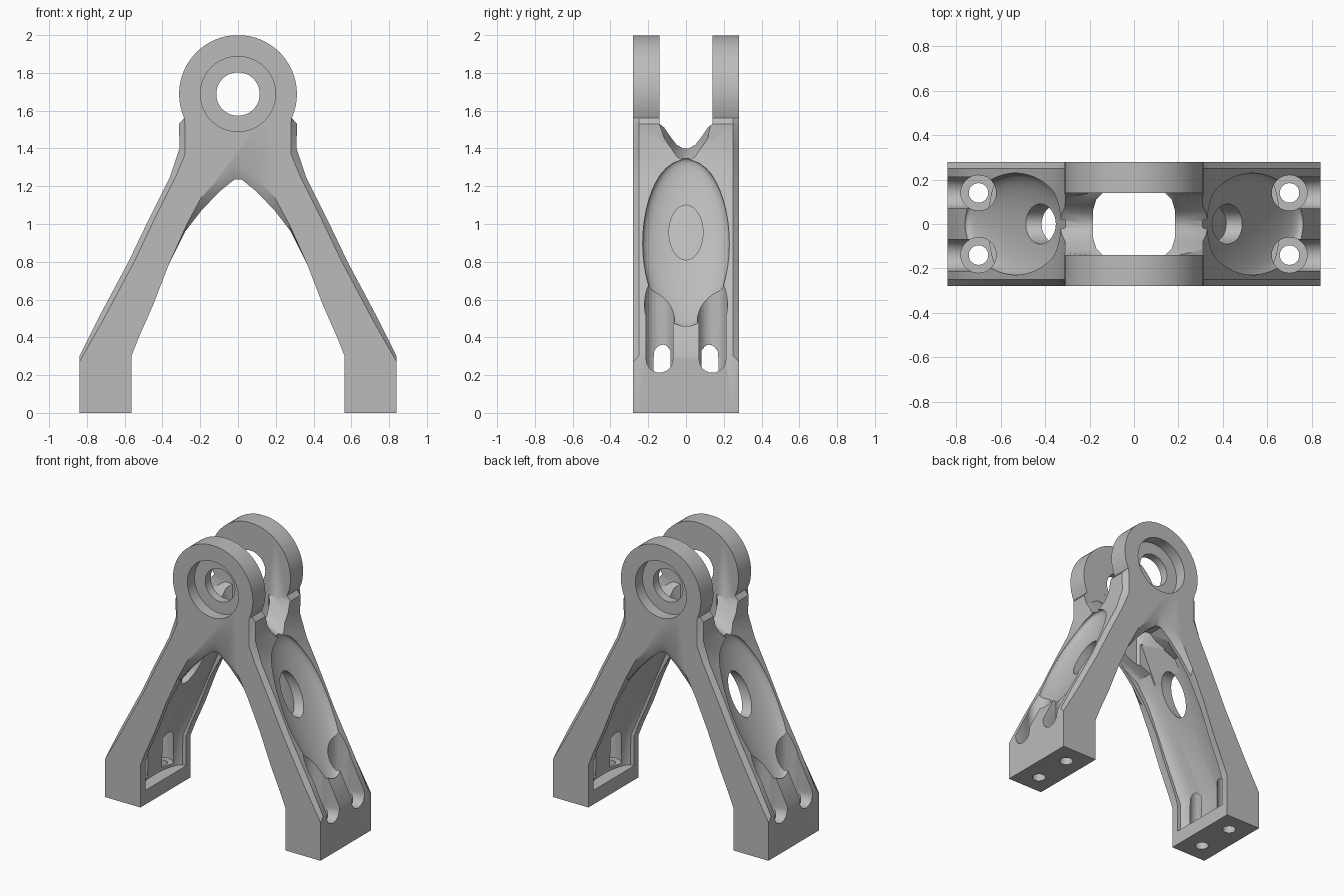
import bpy, bmesh
from math import sin, cos, radians, sqrt
from mathutils import Matrix

if "Cube" in bpy.data.objects:
    bpy.data.objects.remove(bpy.data.objects["Cube"], do_unlink=True)

metal = bpy.data.materials.new("plain grey metal")
metal.use_nodes = True
GREY = (0.5, 0.5, 0.5, 1)
metal.diffuse_color = GREY
metal.node_tree.nodes["Principled BSDF"].inputs["Base Color"].default_value = GREY


def to_object(name, bm):
    bmesh.ops.recalc_face_normals(bm, faces=bm.faces)
    mesh = bpy.data.meshes.new(name)
    bm.to_mesh(mesh)
    bm.free()
    mesh.materials.append(metal)
    ob = bpy.data.objects.new(name, mesh)
    bpy.context.scene.collection.objects.link(ob)
    return ob


def loft(name, rings):
    """Skin a row of equal-length loops and cap both ends."""
    bm = bmesh.new()
    loops = [[bm.verts.new(p) for p in ring] for ring in rings]
    n = len(loops[0])
    for a, b in zip(loops, loops[1:]):
        for i in range(n):
            bm.faces.new((a[i], a[(i + 1) % n], b[(i + 1) % n], b[i]))
    bm.faces.new(loops[0])
    bm.faces.new(loops[-1][::-1])
    return to_object(name, bm)


def prism(name, outline, axis, lo, hi):
    def place(p, t):
        q = list(p)
        q.insert(axis, t)
        return q
    return loft(name, [[place(p, t) for p in outline] for t in (lo, hi)])


def cylinder(name, centre, scale, turn=0, axis="Y", segments=40):
    bm = bmesh.new()
    bmesh.ops.create_cone(bm, cap_ends=True, segments=segments, radius1=1, radius2=1, depth=2)
    m = Matrix.Translation(centre) @ Matrix.Rotation(turn, 4, axis) @ Matrix.Diagonal((*scale, 1))
    bmesh.ops.transform(bm, matrix=m, verts=bm.verts)
    return to_object(name, bm)


def ellipsoid(name, centre, scale, turn):
    bm = bmesh.new()
    bmesh.ops.create_uvsphere(bm, u_segments=32, v_segments=24, radius=1)
    m = Matrix.Translation(centre) @ Matrix.Rotation(turn, 4, "Y") @ Matrix.Diagonal((*scale, 1))
    bmesh.ops.transform(bm, matrix=m, verts=bm.verts)
    return to_object(name, bm)


def mirrored(half):
    return half + [(-x, z) for x, z in reversed(half)]


# Bracket body: A-shaped outline with softened front and back edges
EYE_Z, EYE_R = 1.688, 0.312
eye = [(EYE_R * cos(radians(a)), EYE_Z + EYE_R * sin(radians(a))) for a in range(-24, 88, 6)]
core = mirrored([(.02, 1.235), (.1, 1.17), (.195, 1.07), (.28, .96), (.38, .77), (.46, .56),
                 (.53, .4), (.565, .3), (.565, 0), (.84, 0), (.84, .3), (.74, .5), (.58, .8),
                 (.47, 1.03), (.36, 1.25), (.31, 1.4), (.312, 1.53)] + eye)
face = mirrored([(.02, 1.305), (.1, 1.24), (.195, 1.14), (.27, 1.0), (.365, .79), (.45, .57),
                 (.525, .4), (.565, .3), (.565, 0), (.84, 0), (.84, .27), (.72, .48), (.55, .8),
                 (.44, 1.03), (.33, 1.25), (.28, 1.37), (.28, 1.53)] + eye)
body = loft("bracket", [[(x, y, z) for x, z in outline] for y, outline in
                        ((-.28, face), (-.25, core), (.25, core), (.28, face))])

cutters = []

# Fork slot between the two lugs, its saddle falling away to the sides
saddle = mirrored([(.015, 1.4), (.05, 1.42), (.085, 1.465), (.115, 1.51), (.14, 1.53), (.14, 2.2)])
cutters.append(loft("fork_slot", [[(x, y, z - drop * (z < 1.52)) for y, z in saddle]
                                  for x, drop in ((-.4, .1), (-.2, 0), (.2, 0), (.4, .1))]))

# Opening below the fork, flaring into the legs
cutters.append(prism("fork_opening", mirrored([(.14, -.141), (.17, -.11), (.185, -.06),
                                               (.185, .06), (.17, .11), (.14, .141)]), 2, .9, 1.6))
cutters.append(prism("opening_flare", mirrored([(.1, 1.0), (.29, 1.06), (.23, 1.19),
                                                (.17, 1.32)]), 1, -.125, .125))

# Rounded hollow inside the legs, deepest in the middle, leaving thin side flanges
shallow = [(.56, .1), (.56, .3), (.3, .955), (.2, 1.08), (.02, 1.215)]
deep = [(.655, .1), (.65, .33), (.345, .955), (.25, 1.14), (.02, 1.215)]
hollow = []
for i in range(-6, 7):
    t = sin(radians(i * 14))
    f = sqrt(1 - t * t) * .75 + .25
    outline = mirrored([(a + (c - a) * f, b + (d - b) * f)
                        for (a, b), (c, d) in zip(shallow, deep)])
    hollow.append([(x, t * .228, z) for x, z in outline])
cutters.append(loft("leg_hollow", hollow))

# Pin bore with a counterbore on each outer face
cutters.append(cylinder("pin_bore", (0, 0, EYE_Z), (.115, .115, .5), radians(90), "X", 48))
for y in (-.3, .3):
    cutters.append(cylinder("counterbore", (0, y, EYE_Z), (.199, .199, .1), radians(90), "X", 48))

for s in (-1, 1):
    # Long shallow dish and oval window in each leg web
    cutters.append(ellipsoid("web_dish", (s * .53, 0, .9), (.08, .23, .5), s * radians(-26.9)))
    cutters.append(cylinder("web_window", (s * .42, 0, .955), (.145, .09, .25), radians(90)))
    for y in (-.14, .14):
        # Bolt hole, tool pocket and outward gutter in each foot
        cutters.append(cylinder("bolt_hole", (s * .7, y, .05), (.044, .044, .2), segments=24))
        cutters.append(cylinder("bolt_pocket", (s * .7, y, .51), (.08, .08, .39), segments=24))
        gutter = [(y + .071 * cos(radians(a)), .285 + .073 * sin(radians(a)))
                  for a in range(180, 361, 20)]
        gutter += [(y + .071, .8), (y - .071, .8)]
        cutters.append(prism("foot_gutter", gutter, 0, *sorted((s * .7, s * .95))))

# Cut everything, then keep only the finished bracket
for cutter in cutters:
    cutter.hide_render = True
    mod = body.modifiers.new(cutter.name, "BOOLEAN")
    mod.operation = "DIFFERENCE"
    mod.solver = "EXACT"
    mod.object = cutter
bpy.context.view_layer.update()
depsgraph = bpy.context.evaluated_depsgraph_get()
finished = bpy.data.meshes.new_from_object(body.evaluated_get(depsgraph))
body.modifiers.clear()
body.data = finished
body.data.materials.clear()
body.data.materials.append(metal)
for cutter in cutters:
    bpy.data.objects.remove(cutter, do_unlink=True)

for ob in bpy.context.selected_objects:
    ob.select_set(False)
body.select_set(True)
bpy.context.view_layer.objects.active = body
bpy.ops.object.shade_smooth_by_angle(angle=radians(30))
